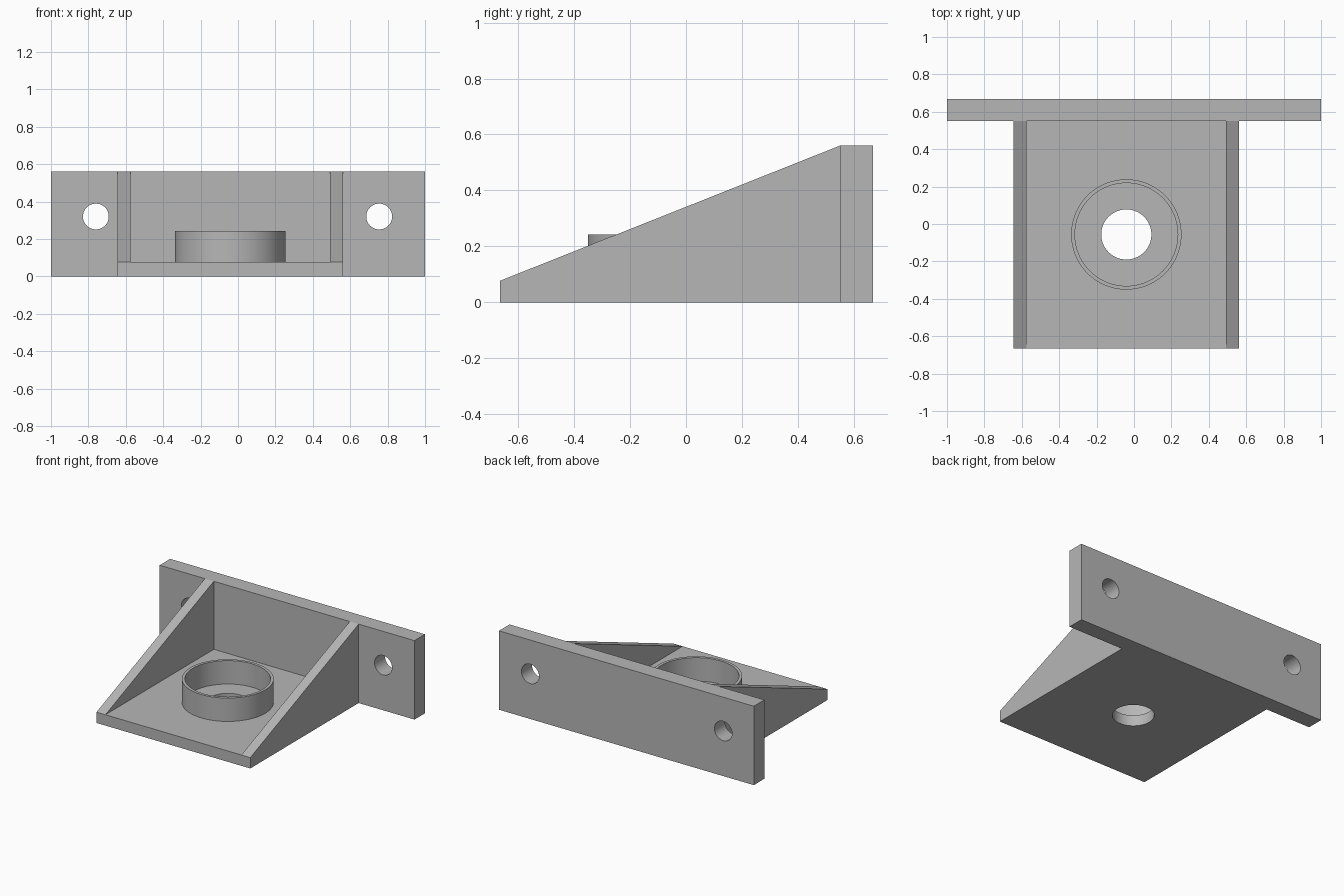
import bpy, bmesh, math
from mathutils import Matrix, Vector

if "Cube" in bpy.data.objects:
    bpy.data.objects.remove(bpy.data.objects["Cube"], do_unlink=True)

grey = bpy.data.materials.new("plain grey")
grey.use_nodes = True
colour = (0.47, 0.47, 0.47, 1)
grey.diffuse_color = colour
grey.node_tree.nodes["Principled BSDF"].inputs["Base Color"].default_value = colour

LEFT, RIGHT = 0.562, -0.645
FRONT, WALL, BACK = -0.665, 0.55, 0.668
FLOOR, TOP = 0.077, 0.56
CENTRE = Vector((-0.041, -0.056, 0))


def finish(name, bm):
    bmesh.ops.recalc_face_normals(bm, faces=bm.faces)
    mesh = bpy.data.meshes.new(name)
    bm.to_mesh(mesh)
    bm.free()
    obj = bpy.data.objects.new(name, mesh)
    bpy.context.collection.objects.link(obj)
    mesh.materials.append(grey)
    return obj


def prism(name, points, offset):
    """Extrude a flat outline along an offset."""
    bm = bmesh.new()
    face = bm.faces.new([bm.verts.new(p) for p in points])
    new = bmesh.ops.extrude_face_region(bm, geom=[face], use_keep_orig=True)["geom"]
    bmesh.ops.translate(bm, vec=offset, verts=[v for v in new if isinstance(v, bmesh.types.BMVert)])
    return finish(name, bm)


def block(name, x0, x1, y0, y1, z0, z1):
    return prism(name, [(x0, y0, z0), (x1, y0, z0), (x1, y1, z0), (x0, y1, z0)], (0, 0, z1 - z0))


def cylinder(name, centre, radius, depth, tilt=0):
    bm = bmesh.new()
    place = Matrix.Translation(centre) @ Matrix.Rotation(tilt, 4, "X")
    bmesh.ops.create_cone(bm, cap_ends=True, segments=64, radius1=radius,
                          radius2=radius, depth=depth, matrix=place)
    return finish(name, bm)


def cut(obj, cutters):
    """Cut holes, keep the result and discard the cutters."""
    for cutter in cutters:
        mod = obj.modifiers.new("hole", "BOOLEAN")
        mod.operation, mod.solver, mod.object = "DIFFERENCE", "EXACT", cutter
    graph = bpy.context.evaluated_depsgraph_get()
    mesh = bpy.data.meshes.new_from_object(obj.evaluated_get(graph))
    obj.modifiers.clear()
    obj.data = mesh
    for cutter in cutters:
        bpy.data.objects.remove(cutter, do_unlink=True)
    smooth(obj)


def smooth(obj):
    bpy.ops.object.select_all(action="DESELECT")
    obj.select_set(True)
    bpy.context.view_layer.objects.active = obj
    bpy.ops.object.shade_smooth_by_angle(angle=math.radians(30))


# Upright mounting plate with two screw holes
plate = block("mounting_plate", -1, 1, WALL, BACK, 0, TOP)
cut(plate, [cylinder("screw_hole", (x, 0.61, 0.32), 0.069, 0.4, math.pi / 2)
            for x in (-0.76, 0.755)])

# Shelf with a drain hole
shelf = block("shelf", RIGHT, LEFT, FRONT, WALL, 0, FLOOR)
cut(shelf, [cylinder("shelf_hole", CENTRE, 0.134, 0.4)])

# Sloping side ribs
for name, x in (("right_rib", RIGHT), ("left_rib", LEFT - 0.07)):
    prism(name, [(x, FRONT, FLOOR), (x, WALL, FLOOR), (x, WALL, TOP)], (0.07, 0, 0))

# Open collar standing on the shelf
bm = bmesh.new()
profile = [(0.275, FLOOR), (0.295, FLOOR), (0.295, 0.243), (0.275, 0.243)]
verts = [bm.verts.new(CENTRE + Vector((r, 0, z))) for r, z in profile]
edges = [bm.edges.new((verts[i - 1], verts[i])) for i in range(4)]
bmesh.ops.spin(bm, geom=verts + edges, cent=CENTRE, axis=(0, 0, 1),
               angle=math.tau, steps=80, use_merge=True)
bmesh.ops.remove_doubles(bm, verts=bm.verts, dist=0.0001)
smooth(finish("collar", bm))
